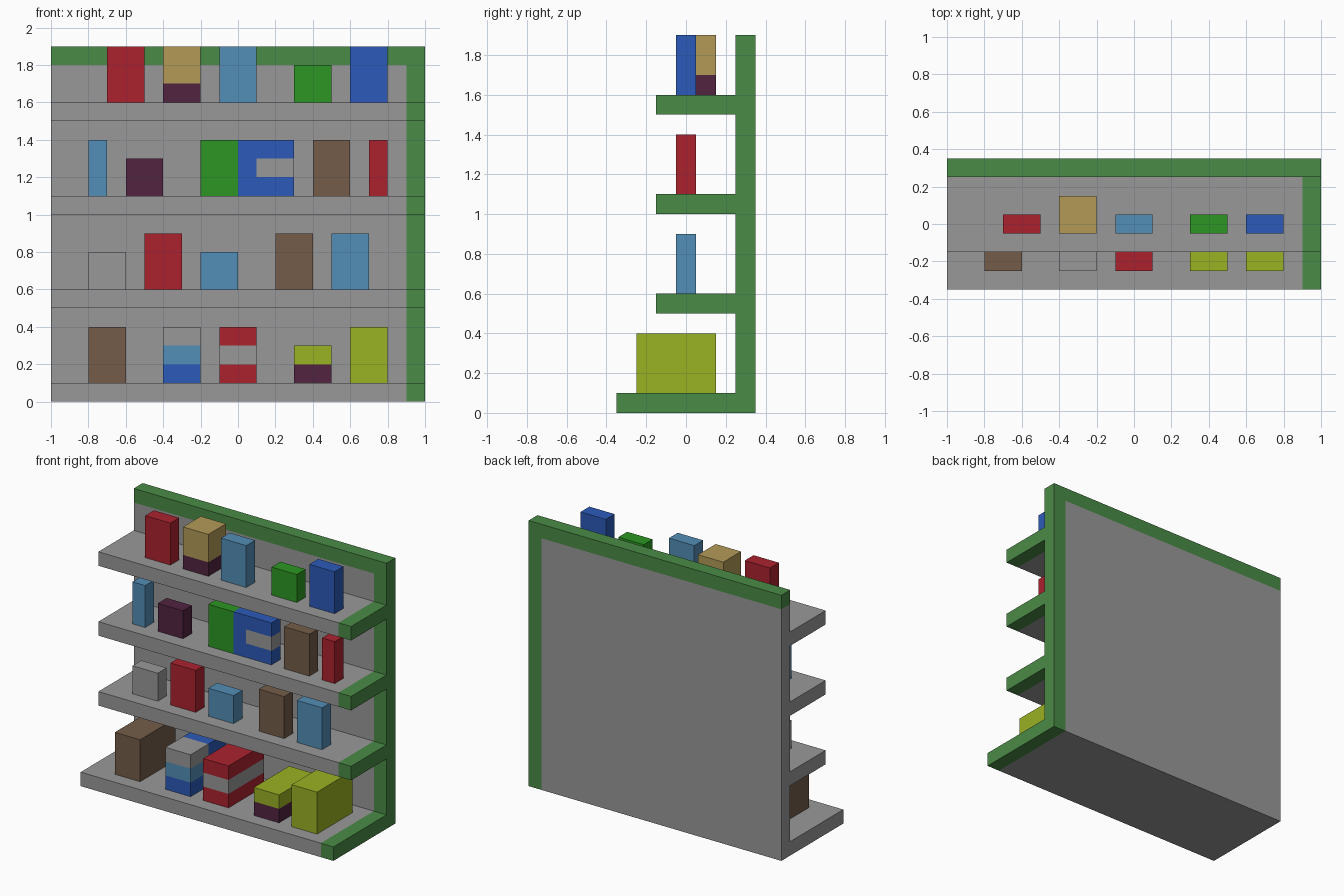
import bpy, bmesh
from mathutils import Vector

cube = bpy.data.objects.get("Cube")
if cube:
    bpy.data.objects.remove(cube, do_unlink=True)


def srgb(c):
    c /= 255
    return c / 12.92 if c <= 0.04045 else ((c + 0.055) / 1.055) ** 2.4


# Flat colours
COLOURS = {
    "grey": (153, 153, 153), "frame_green": (74, 139, 70), "red": (171, 34, 46),
    "tan": (179, 154, 87), "plum": (81, 36, 64), "light_blue": (84, 142, 183),
    "green": (44, 150, 34), "blue": (44, 90, 185), "brown": (116, 92, 73),
    "lime": (154, 178, 36),
}
MATS = {}
for name, rgb in COLOURS.items():
    m = bpy.data.materials.new(name)
    col = (*[srgb(c) for c in rgb], 1)
    m.use_nodes = True
    m.diffuse_color = col
    bsdf = m.node_tree.nodes["Principled BSDF"]
    bsdf.inputs["Base Color"].default_value = col
    bsdf.inputs["Roughness"].default_value = 0.9
    MATS[name] = m


def build(name, profile, x0, x1, cuts, colours, rule):
    """Extrude a (y, z) profile along x, cut it on planes, colour faces by rule."""
    bm = bmesh.new()
    face = bm.faces.new([bm.verts.new((x0, y, z)) for y, z in profile])
    ext = bmesh.ops.extrude_face_region(bm, geom=[face], use_keep_orig=True)
    verts = [g for g in ext["geom"] if isinstance(g, bmesh.types.BMVert)]
    bmesh.ops.translate(bm, verts=verts, vec=(x1 - x0, 0, 0))
    for axis, at in cuts:
        n = Vector((0, 0, 0))
        n["xyz".index(axis)] = 1
        bmesh.ops.bisect_plane(bm, geom=bm.verts[:] + bm.edges[:] + bm.faces[:],
                               plane_co=n * at, plane_no=n)
    bmesh.ops.recalc_face_normals(bm, faces=bm.faces)
    for f in bm.faces:
        f.material_index = colours.index(rule(f.calc_center_median()))
    me = bpy.data.meshes.new(name)
    bm.to_mesh(me)
    bm.free()
    for c in colours:
        me.materials.append(MATS[c])
    ob = bpy.data.objects.new(name, me)
    bpy.context.scene.collection.objects.link(ob)
    return ob


def block(name, x0, x1, z0, bands, y0=-0.05, y1=0.05):
    """Box of stacked colour bands: [(height, colour), ...] from the bottom up."""
    tops, z = [], z0
    for h, c in bands:
        z += h
        tops.append((z, c))

    def rule(p):
        return next((c for t, c in tops if p.z < t), tops[-1][1])

    build(name, [(y0, z0), (y1, z0), (y1, z), (y0, z)], x0, x1,
          [("z", t) for t, _ in tops[:-1]], list(dict.fromkeys(c for _, c in bands)), rule)


# Shelf unit: back panel with a deep base and three shelves
profile = [(0.35, 1.9), (0.35, 0), (-0.35, 0), (-0.35, 0.1), (0.25, 0.1)]
for z in (0.5, 1.0, 1.5):
    profile += [(0.25, z), (-0.15, z), (-0.15, z + 0.1), (0.25, z + 0.1)]
profile.append((0.25, 1.9))
build("shelf_unit", profile, -1, 1, [("x", 0.9), ("z", 1.8)], ["grey", "frame_green"],
      lambda p: "frame_green" if p.x > 0.9 or p.z > 1.8 else "grey")

# Top shelf goods
block("top_red_box", -0.7, -0.5, 1.6, [(0.3, "red")])
block("top_tan_box", -0.4, -0.2, 1.6, [(0.1, "plum"), (0.2, "tan")], y1=0.15)
block("top_light_blue_box", -0.1, 0.1, 1.6, [(0.3, "light_blue")])
block("top_green_box", 0.3, 0.5, 1.6, [(0.2, "green")])
block("top_blue_box", 0.6, 0.8, 1.6, [(0.3, "blue")])

# Third shelf goods
block("upper_light_blue_box", -0.8, -0.7, 1.1, [(0.3, "light_blue")])
block("upper_plum_box", -0.6, -0.4, 1.1, [(0.2, "plum")])
block("upper_green_box", -0.2, 0.0, 1.1, [(0.3, "green")])
block("upper_brown_box", 0.4, 0.6, 1.1, [(0.3, "brown")])
block("upper_red_box", 0.7, 0.8, 1.1, [(0.3, "red")])
# Blue box with a grey label inlaid from its right end
build("upper_blue_box", [(-0.05, 1.1), (0.05, 1.1), (0.05, 1.4), (-0.05, 1.4)], 0.0, 0.3,
      [("x", 0.1), ("z", 1.2), ("z", 1.3)], ["blue", "grey"],
      lambda p: "grey" if p.x > 0.1 and 1.2 < p.z < 1.3 else "blue")

# Second shelf goods
block("lower_grey_box", -0.8, -0.6, 0.6, [(0.2, "grey")])
block("lower_red_box", -0.5, -0.3, 0.6, [(0.3, "red")])
block("lower_small_blue_box", -0.2, 0.0, 0.6, [(0.2, "light_blue")])
block("lower_brown_box", 0.2, 0.4, 0.6, [(0.3, "brown")])
block("lower_tall_blue_box", 0.5, 0.7, 0.6, [(0.3, "light_blue")])

# Base goods, deeper boxes
deep = dict(y0=-0.25, y1=0.15)
block("base_brown_box", -0.8, -0.6, 0.1, [(0.3, "brown")], **deep)
block("base_striped_box", -0.4, -0.2, 0.1,
      [(0.1, "blue"), (0.1, "light_blue"), (0.1, "grey")], y0=-0.25, y1=-0.05)
block("base_blue_box", -0.4, -0.2, 0.1, [(0.3, "blue")], y0=-0.05, y1=0.15)
block("base_red_box", -0.1, 0.1, 0.1, [(0.1, "red"), (0.1, "grey"), (0.1, "red")], **deep)
block("base_low_lime_box", 0.3, 0.5, 0.1, [(0.1, "plum"), (0.1, "lime")], **deep)
block("base_lime_box", 0.6, 0.8, 0.1, [(0.3, "lime")], **deep)
